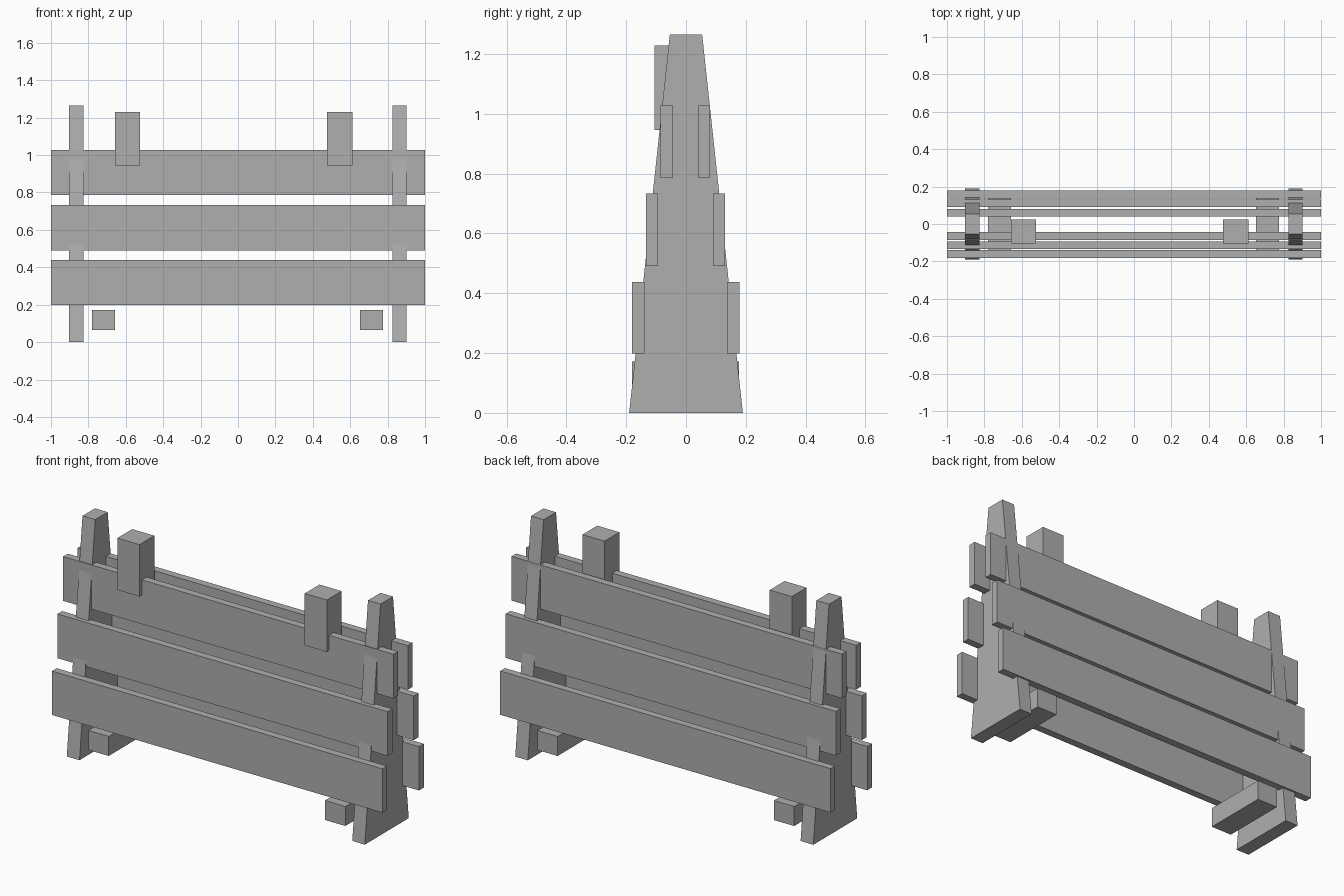
import bpy

if "Cube" in bpy.data.objects:
    bpy.data.objects.remove(bpy.data.objects["Cube"])

grey = bpy.data.materials.new("plain grey")
grey.diffuse_color = (0.43, 0.43, 0.43, 1)
grey.use_nodes = True
grey.node_tree.nodes["Principled BSDF"].inputs["Base Color"].default_value = grey.diffuse_color


def make(name, verts, faces):
    mesh = bpy.data.meshes.new(name)
    mesh.from_pydata(verts, [], faces)
    mesh.materials.append(grey)
    obj = bpy.data.objects.new(name, mesh)
    bpy.context.collection.objects.link(obj)
    return obj


def block(name, x, z, y_bottom, y_top):
    """Box between x and z limits, whose depth may differ at bottom and top."""
    verts = [(px, py, pz)
             for pz, ys in ((z[0], y_bottom), (z[1], y_top))
             for px, py in ((x[0], ys[0]), (x[1], ys[0]), (x[1], ys[1]), (x[0], ys[1]))]
    faces = [(3, 2, 1, 0), (4, 5, 6, 7)]
    faces += [(i, (i + 1) % 4, (i + 1) % 4 + 4, i + 4) for i in range(4)]
    return make(name, verts, faces)


# Tapered end frames
for side, x in (("left", (-0.904, -0.827)), ("right", (0.825, 0.901))):
    block(f"{side}_end_frame", x, (0, 1.265), (-0.19, 0.19), (-0.054, 0.054))

# Three horizontal planks on each face, stepping inwards with height
for level, z, front_y, back_y in (("lower", (0.198, 0.438), -0.160, 0.158),
                                  ("middle", (0.491, 0.733), -0.1135, 0.1105),
                                  ("upper", (0.786, 1.028), -0.064, 0.0605)):
    for side, y in (("front", front_y), ("back", back_y)):
        depth = (y - 0.0205, y + 0.0205)
        block(f"{level}_{side}_plank", (-1, 1), z, depth, depth)

# Short upright blocks at the top
for side, x in (("left", (-0.657, -0.523)), ("right", (0.477, 0.611))):
    block(f"{side}_top_block", x, (0.945, 1.229), (-0.105, 0.023), (-0.105, 0.023))

# Cross bars near the ground
for side, x in (("left", (-0.78, -0.657)), ("right", (0.653, 0.776))):
    block(f"{side}_cross_bar", x, (0.065, 0.172), (-0.18, 0.178), (-0.18, 0.178))
